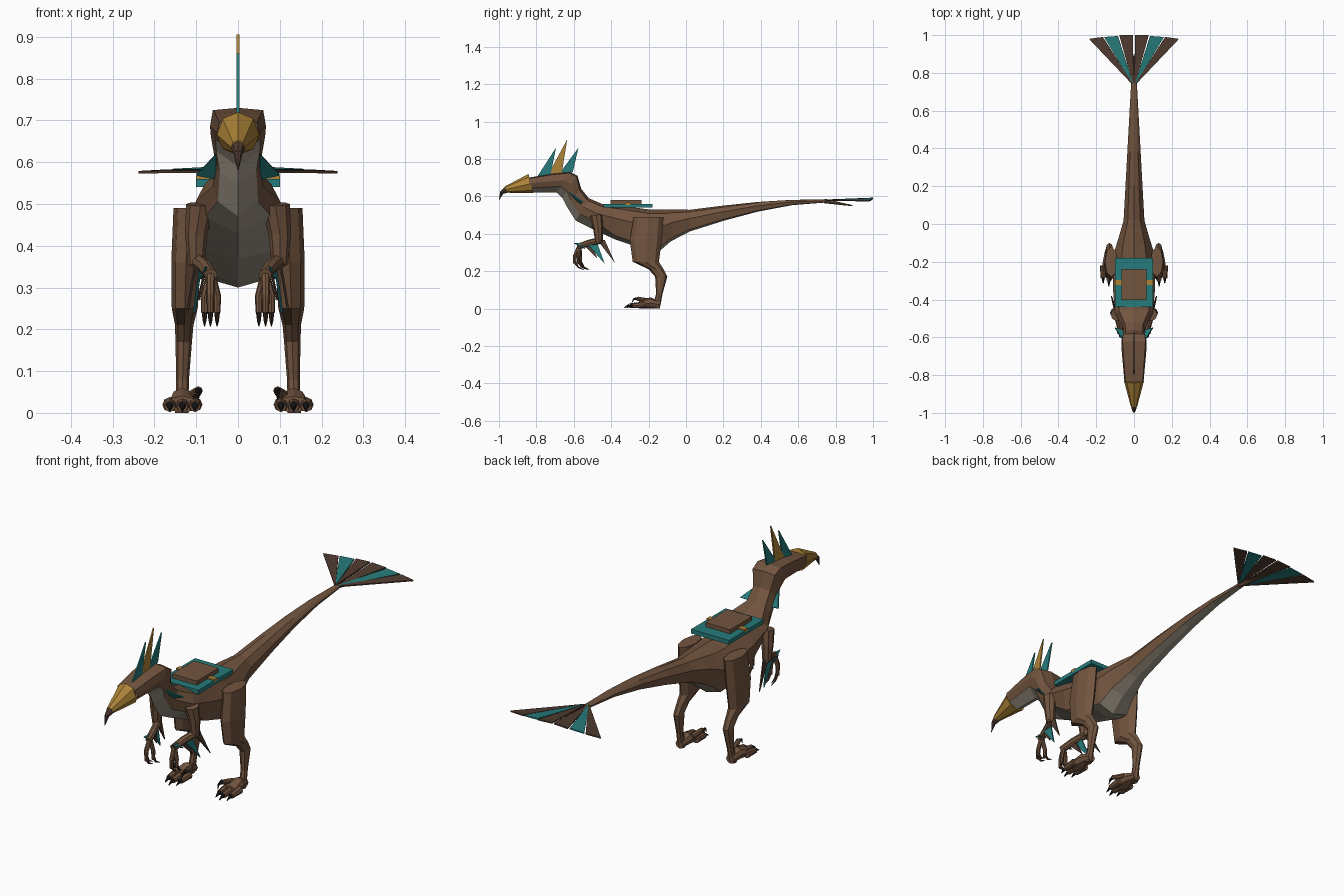
import bpy, bmesh
from math import sin, pi
from mathutils import Vector

cube = bpy.data.objects.get("Cube")
if cube:
    bpy.data.objects.remove(cube, do_unlink=True)


def material(name, *rgb):
    mat = bpy.data.materials.new(name)
    mat.use_nodes = True
    mat.diffuse_color = (*rgb, 1)
    shader = next(node for node in mat.node_tree.nodes if node.type == 'BSDF_PRINCIPLED')
    shader.inputs["Base Color"].default_value = (*rgb, 1)
    return mat


BROWN = material("brown hide", .17, .09, .05)
DARK = material("dark brown feather", .08, .045, .03)
TEAL = material("teal", .02, .2, .2)
GOLD = material("gold", .42, .23, .04)
CREAM = material("pale belly", .33, .29, .23)
BLACK = material("black claw", .01, .01, .01)

# Cross-section corners on one side, from upper to lower, as (side, height)
BODY = ((.6, .8), (1, .2), (.8, -.8))
NECK = ((.8, .8), (1, .2), (.8, -.4))
HEAD = ((.9, .9), (1, .2), (.8, -.4))
LIMB = ((.7, .7), (1, 0), (.7, -.7))


def finish(name, bm, *mats):
    bmesh.ops.recalc_face_normals(bm, faces=bm.faces[:])
    mesh = bpy.data.meshes.new(name)
    bm.to_mesh(mesh)
    bm.free()
    for mat in mats:
        mesh.materials.append(mat)
    obj = bpy.data.objects.new(name, mesh)
    bpy.context.collection.objects.link(obj)
    return obj


def section(top, low, width, shape=LIMB):
    """Eight-sided ring between a top and a bottom point."""
    top, low = Vector(top), Vector(low)
    middle, up = (top + low) / 2, (top - low) / 2
    corners = [(0, 1), *shape, (0, -1), *[(-a, b) for a, b in reversed(shape)]]
    return [middle + up * b + Vector((width * a, 0, 0)) for a, b in corners]


def loft(name, rings, *mats):
    """Skin the rings; a second material paints the two lowest strips."""
    bm = bmesh.new()
    loops = [[bm.verts.new(point) for point in ring] for ring in rings]
    count = len(loops[0])
    for here, there in zip(loops, loops[1:]):
        for j in range(count):
            k = (j + 1) % count
            face = bm.faces.new((here[j], here[k], there[k], there[j]))
            if len(mats) > 1 and j in (3, 4):
                face.material_index = 1
    bm.faces.new(loops[0])
    bm.faces.new(loops[-1])
    return finish(name, bm, *mats)


def tube(name, path, start, end, mat):
    """Tapered tube that follows a path."""
    path = [Vector(point) for point in path]
    last = len(path) - 1
    rings = []
    for i, point in enumerate(path):
        along = path[min(i + 1, last)] - path[max(i - 1, 0)]
        radius = start + (end - start) * i / last
        up = along.cross(Vector((1, 0, 0))).normalized() * radius
        rings.append(section(point + up, point - up, radius))
    return loft(name, rings, mat)


def plate(name, points, mat):
    """Flat face with a little thickness."""
    bm = bmesh.new()
    bm.faces.new([bm.verts.new(point) for point in points])
    obj = finish(name, bm, mat)
    solid = obj.modifiers.new("thickness", 'SOLIDIFY')
    solid.thickness = .006
    solid.offset = 0


def feather(name, base, tip, spread, mat):
    """Pointed feather whose root spreads both ways from its base."""
    base, spread = Vector(base), Vector(spread)
    plate(name, [base - spread, base + spread, tip], mat)


def box(name, centre, size, mat):
    bm = bmesh.new()
    bmesh.ops.create_cube(bm, size=1)
    for vert in bm.verts:
        vert.co = Vector(centre) + vert.co * Vector(size)
    finish(name, bm, mat)


# Head, neck and trunk: top y and z, bottom y and z, half width
trunk = []
for top_y, top_z, low_y, low_z, width in (
        (-.84, .7, -.84, .62, .05),
        (-.72, .72, -.75, .62, .06),
        (-.62, .73, -.69, .62, .067),
        (-.58, .71, -.66, .59, .065),
        (-.56, .64, -.64, .55, .055),
        (-.52, .59, -.59, .47, .06),
        (-.45, .56, -.51, .43, .1),
        (-.35, .55, -.38, .37, .11),
        (-.2, .53, -.2, .31, .11),
        (-.12, .53, -.15, .3, .1),
        (-.06, .53, -.08, .36, .08)):
    shape = HEAD if top_y < -.57 else NECK if top_y < -.4 else BODY
    trunk.append(section((0, top_y, top_z), (0, low_y, low_z), width, shape))

# Tail: thins out and levels off toward its end
for i in range(5):
    t = i / 4
    y = .02 + .73 * t
    z = .47 + .105 * sin(t * pi / 2)
    half = .008 + .05 * (1 - t) ** 1.5
    trunk.append(section((0, y, z + half), (0, y, z - half), .055 - .04 * t, BODY))
loft("body", trunk, BROWN, CREAM)
tube("tail_tip", [(0, .74, .575), (0, .89, .55)], .012, .003, BROWN)

# Beak with a hooked tip
tube("beak", [(0, -.83, .668), (0, -.965, .636)], .053, .017, GOLD)
tube("beak_hook", [(0, -.95, .64), (0, -.985, .62), (0, -1, .58)], .02, .001, DARK)

# Head crest, tallest in the middle
for name, i, mat in (("front", 0, TEAL), ("middle", 1, GOLD), ("rear", 2, TEAL)):
    y = -.765 + .06 * i
    height = .905 if name == "middle" else .86
    feather(name + "_crest_feather", (0, y, .7 + .01 * i), (0, y + .07, height),
            (0, .04, .01), mat)

# Saddle
box("saddle_blanket", (0, -.31, .55), (.2, .26, .02), TEAL)
box("saddle_pad", (0, -.32, .567), (.13, .165, .025), BROWN)

for side, tag in ((1, "left_"), (-1, "right_")):
    def flip(x, y, z):
        return Vector((side * x, y, z))

    def limb(name, path, start, end, mat):
        tube(tag + name, [flip(*point) for point in path], start, end, mat)

    def plume(name, base, tip, spread, mat):
        feather(tag + name, flip(*base), flip(*tip), flip(*spread), mat)

    box(tag + "saddle_buckle", flip(.083, -.31, .56), (.035, .025, .013), GOLD)

    # Hind leg: front y, back y and height; thicker where it is deeper
    leg = []
    for front, back, z in (
            (-.28, -.12, .49), (-.3, -.13, .36), (-.285, -.145, .25), (-.2, -.12, .21),
            (-.165, -.1, .17), (-.16, -.125, .08), (-.18, -.14, 0)):
        x = .135 - .03 * z
        leg.append(section(flip(x, front, z), flip(x, back, z), .01 + .15 * (back - front)))
    loft(tag + "leg", leg, BROWN)

    # Foot, with three toes and a raised inner claw
    loft(tag + "foot", [
        section(flip(.133, y, top), flip(.133, y, 0), width)
        for y, top, width in ((-.14, .04, .02), (-.19, .06, .03), (-.25, .04, .04))], BROWN)
    for name, offset in (("inner", -.03), ("middle", 0), ("outer", .03)):
        x = .133 + offset
        y = -.3 + abs(offset) / 2
        limb(name + "_toe", [(x, -.22, .02), (x, y, .015)], .018, .013, BROWN)
        limb(name + "_toe_claw", [(x, y, .018), (x, y - .03, .005)], .009, .002, BLACK)
    limb("raised_toe", [(.11, -.2, .04), (.095, -.26, .053)], .014, .011, BROWN)
    limb("raised_claw", [(.095, -.25, .053), (.095, -.28, .05), (.095, -.29, .03)],
         .01, .001, BLACK)

    # Arm and clawed hand
    limb("upper_arm", [(.09, -.48, .5), (.1, -.47, .43), (.1, -.465, .355)],
         .034, .02, BROWN)
    limb("forearm", [(.1, -.455, .365), (.08, -.52, .35), (.065, -.58, .33)],
         .019, .016, BROWN)
    for name, x, back in (("inner", .05, .03), ("middle", .066, 0), ("outer", .08, .02)):
        y = -.595 + back
        limb(name + "_finger", [(.065, -.57, .335), (x, y, .28), (x, y, .24)],
             .011, .008, BROWN)
        limb(name + "_finger_claw", [(x, y, .25), (x, y + .02, .22), (x, y + .05, .207)],
             .008, .001, DARK)

    # Arm and neck feathers
    plume("elbow_feather", (.1, -.455, .367), (.12, -.38, .245), (0, .02, 0), DARK)
    plume("middle_feather", (.09, -.5, .345), (.105, -.435, .24), (0, .027, 0), TEAL)
    plume("wrist_feather", (.08, -.52, .335), (.095, -.475, .27), (0, .02, 0), DARK)
    plume("hand_feather", (.075, -.58, .35), (.09, -.54, .32), (0, .02, 0), TEAL)
    plume("neck_feather", (.052, -.595, .59), (.1, -.55, .57), (0, .03, -.03), TEAL)

    # Tail fan
    for name, i, mat in (("inner", 0, DARK), ("middle", 1, TEAL), ("outer", 2, DARK)):
        root, near, y = .004 * i, .005 + .08 * i, 1 - .01 * i
        z = .59 - .005 * i
        plate(tag + name + "_tail_feather", [
            flip(root + .003, .75, .58), flip(near, 1 - .005 * i, z),
            flip(near + .073, y, z - .004), flip(root + .007, .745, .578)], mat)
